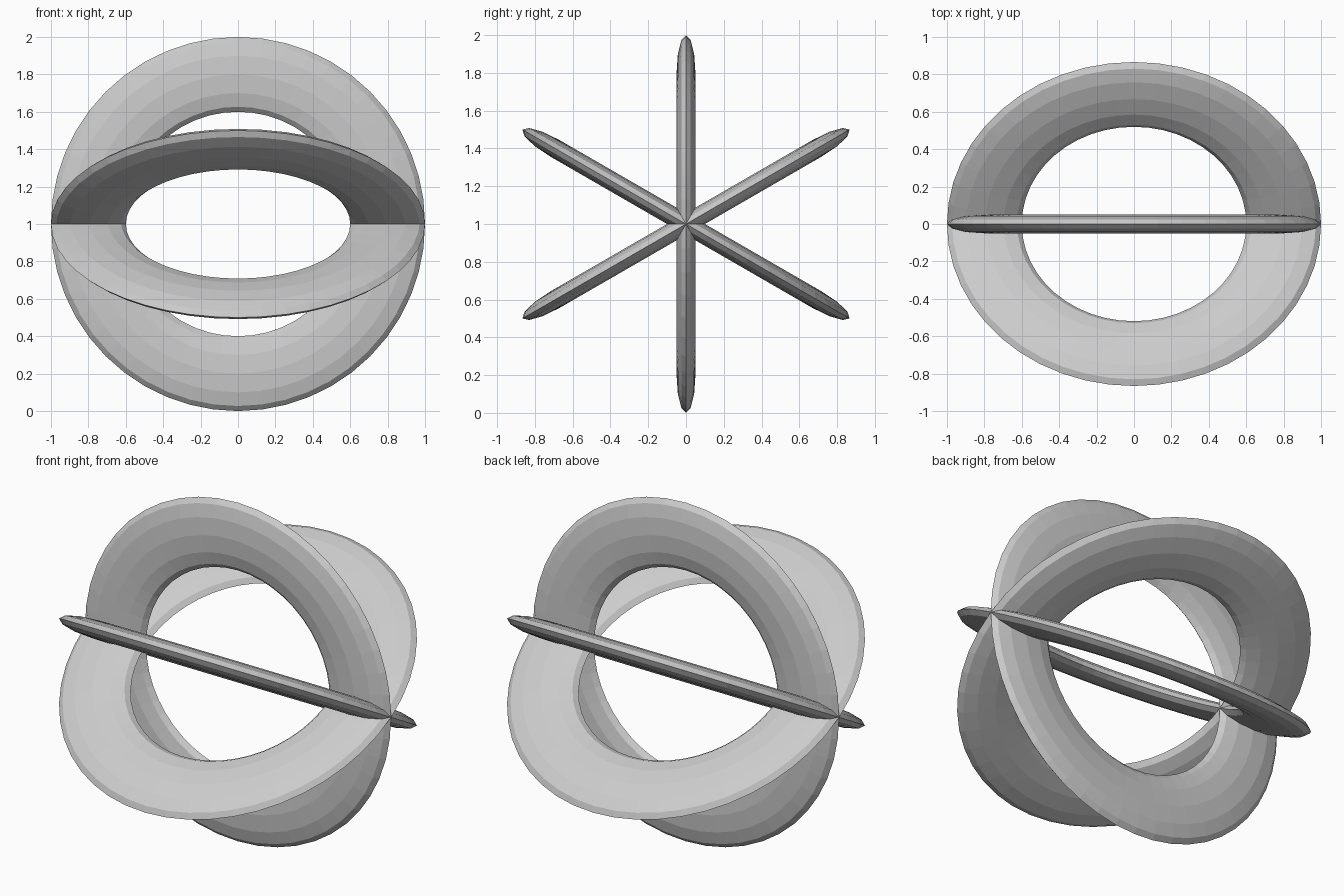
import bpy
from math import radians

cube = bpy.data.objects.get("Cube")
if cube:
    bpy.data.objects.remove(cube, do_unlink=True)

# One plain grey for all rings
grey = bpy.data.materials.new("light_grey")
grey.use_nodes = True
colour = (0.6, 0.6, 0.6, 1)
grey.diffuse_color = colour
grey.node_tree.nodes["Principled BSDF"].inputs["Base Color"].default_value = colour


def flat_ring(name, tilt):
    """Flattened faceted torus, tilted about the shared x axis."""
    bpy.ops.mesh.primitive_torus_add(
        major_radius=0.8, minor_radius=0.2,
        major_segments=48, minor_segments=12,
        location=(0, 0, 1), rotation=(radians(tilt), 0, 0))
    ring = bpy.context.object
    ring.name = name
    ring.scale.z = 0.25
    ring.data.materials.append(grey)
    bpy.ops.object.shade_flat()


# Three rings crossing at the left and right ends
for name, tilt in (("upright_ring", 90),
                   ("back_raised_ring", 30),
                   ("front_raised_ring", -30)):
    flat_ring(name, tilt)
